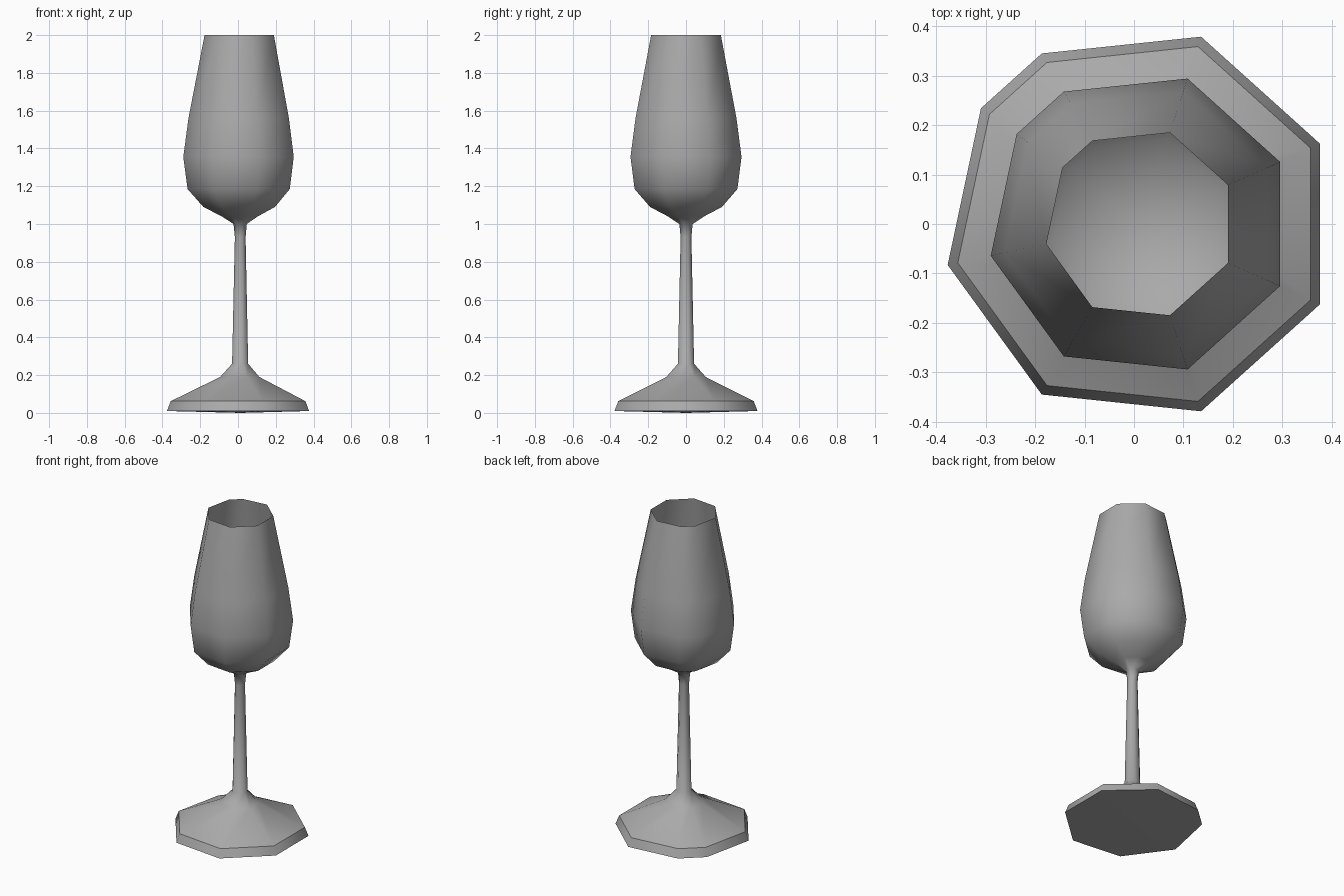
import bpy
import bmesh
from math import cos, sin, radians

cube = bpy.data.objects.get("Cube")
if cube:
    bpy.data.objects.remove(cube, do_unlink=True)

# One material for the whole glass
grey = bpy.data.materials.new("neutral_grey")
grey.use_nodes = True
colour = (0.4, 0.4, 0.4, 1.0)
grey.diffuse_color = colour
grey.node_tree.nodes["Principled BSDF"].inputs["Base Color"].default_value = colour

# Eight uneven sides: chosen steps of a fifteen-part circle
ANGLES = [radians(24 * step) for step in (1, 3, 5, 6, 8, 10, 12, 14)]
AXIS_X = 0.0127  # centres the uneven outline

# Profile parts as (radius, height, sharp ring)
foot = [(0.398, 0.01, True), (0.377, 0.062, True), (0.11, 0.19, False)]
stem = [(0.045, 0.26, False), (0.03, 0.93, False), (0.037, 1.0, False)]
bowl_outside = [(0.1, 1.04, False), (0.2, 1.09, False), (0.286, 1.185, False),
                (0.309, 1.355, False), (0.281, 1.56, False), (0.194, 2.0, True)]
bowl_inside = [(0.265, 1.56, False), (0.291, 1.36, False), (0.268, 1.2, False),
               (0.18, 1.11, False), (0.08, 1.07, False)]


def lathe(name, profile, bottom_z, end_z):
    """Turn a profile about the axis and close both ends with a fan."""
    bm = bmesh.new()
    rings = [[bm.verts.new((AXIS_X + r * cos(a), r * sin(a), z)) for a in ANGLES]
             for r, z, sharp in profile]
    bottom = bm.verts.new((AXIS_X, 0, bottom_z))
    end = bm.verts.new((AXIS_X, 0, end_z))
    n = len(ANGLES)
    for i in range(n):
        j = (i + 1) % n
        bm.faces.new((bottom, rings[0][j], rings[0][i]))
        for low, high in zip(rings, rings[1:]):
            bm.faces.new((low[i], low[j], high[j], high[i]))
        bm.faces.new((rings[-1][i], rings[-1][j], end))
    for face in bm.faces:
        face.smooth = True
    # Crisp edges on the foot and the lip
    for ring, (r, z, sharp) in zip(rings, profile):
        for i in range(n):
            bm.edges.get((ring[i], ring[(i + 1) % n])).smooth = not sharp
    mesh = bpy.data.meshes.new(name)
    bm.to_mesh(mesh)
    bm.free()
    mesh.materials.append(grey)
    obj = bpy.data.objects.new(name, mesh)
    bpy.context.collection.objects.link(obj)
    return obj


# Foot, stem and bowl turned as one continuous smooth skin
lathe("stemmed_glass", foot + stem + bowl_outside + bowl_inside, 0.0, 1.06)
